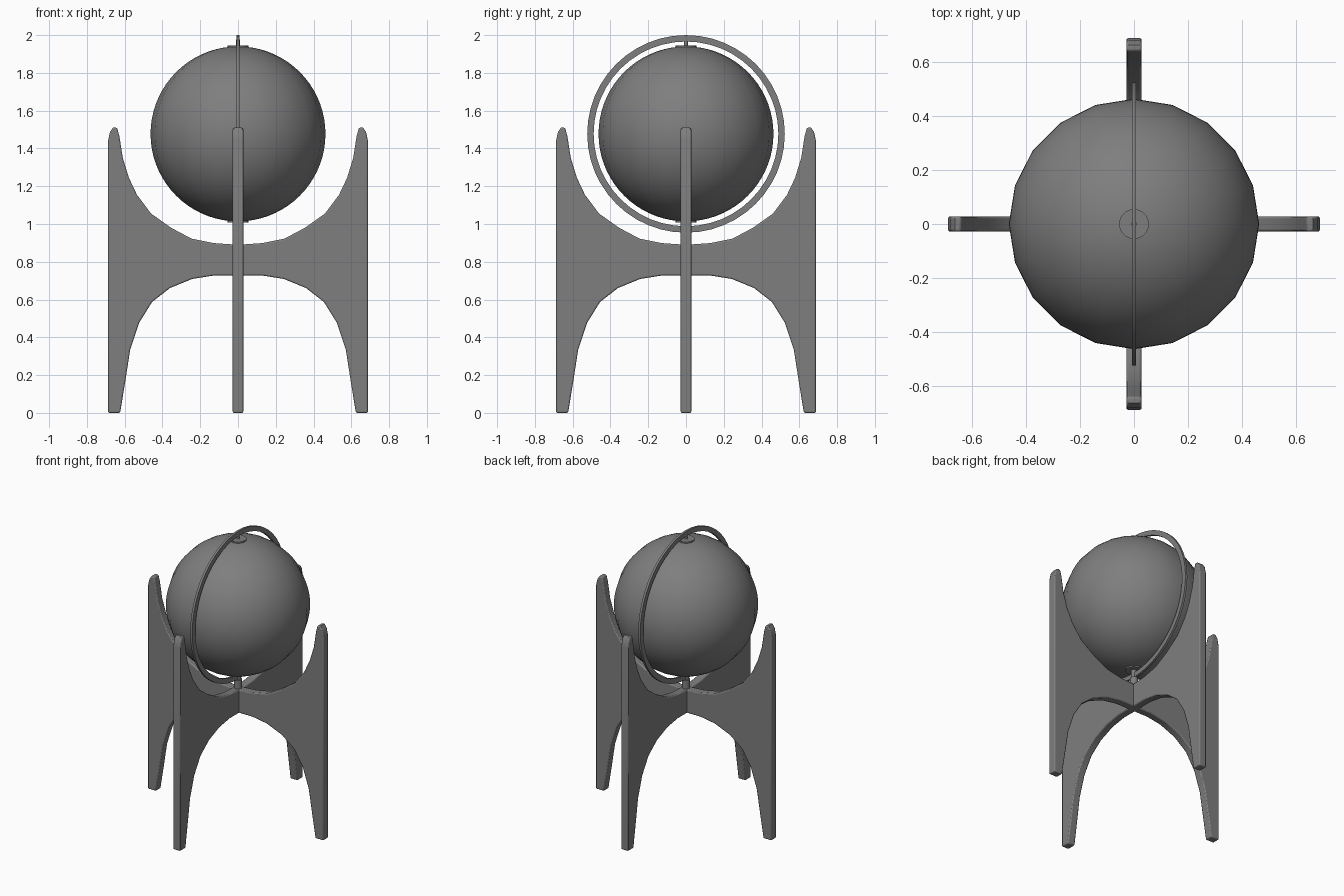
import bpy, bmesh, math
from mathutils import Matrix

cube = bpy.data.objects.get("Cube")
if cube:
    bpy.data.objects.remove(cube, do_unlink=True)

GLOBE_Z = 1.477
GLOBE_R = 0.463

grey = bpy.data.materials.new("mid grey")
grey.use_nodes = True
COLOUR = (0.21, 0.21, 0.21, 1)
grey.diffuse_color = COLOUR
grey.node_tree.nodes["Principled BSDF"].inputs["Base Color"].default_value = COLOUR


def finish(name, bm, bevel=0.0):
    """Turn a bmesh into a smooth-shaded object with crisp edges."""
    bmesh.ops.recalc_face_normals(bm, faces=bm.faces)
    mesh = bpy.data.meshes.new(name)
    bm.to_mesh(mesh)
    bm.free()
    mesh.materials.append(grey)
    obj = bpy.data.objects.new(name, mesh)
    bpy.context.collection.objects.link(obj)
    bpy.ops.object.select_all(action='DESELECT')
    obj.select_set(True)
    bpy.context.view_layer.objects.active = obj
    bpy.ops.object.shade_smooth_by_angle(angle=math.radians(32))
    if bevel:
        mod = obj.modifiers.new("rounded edges", 'BEVEL')
        mod.width = bevel
        mod.segments = 2
        mod.limit_method = 'ANGLE'
        mod.angle_limit = math.radians(60)
    return obj


def cylinder(name, radius, bottom, top, sides=20):
    bm = bmesh.new()
    bmesh.ops.create_cone(bm, cap_ends=True, segments=sides, radius1=radius,
                          radius2=radius, depth=top - bottom,
                          matrix=Matrix.Translation((0, 0, (top + bottom) / 2)))
    return finish(name, bm)


# Stand: two crossed boards, each mirrored from half an outline
half = [(0.13, 0.727), (0.243, 0.709), (0.36, 0.661), (0.455, 0.587),
        (0.524, 0.476), (0.571, 0.333), (0.598, 0.16), (0.624, 0),
        (0.688, 0), (0.688, 1.44), (0.678, 1.487), (0.662, 1.51),
        (0.64, 1.51), (0.628, 1.465), (0.61, 1.35), (0.577, 1.243),
        (0.534, 1.153), (0.46, 1.055), (0.354, 0.98), (0.245, 0.922),
        (0.13, 0.899), (0.0, 0.89)]
outline = half + [(-x, z) for x, z in reversed(half[:-1])]


def board(name, turn, thickness=0.056):
    bm = bmesh.new()
    face = bm.faces.new([bm.verts.new((x, -thickness / 2, z)) for x, z in outline])
    new = bmesh.ops.extrude_face_region(bm, geom=[face])["geom"]
    bmesh.ops.translate(bm, vec=(0, thickness, 0),
                        verts=[v for v in new if isinstance(v, bmesh.types.BMVert)])
    bmesh.ops.rotate(bm, verts=bm.verts, matrix=Matrix.Rotation(turn, 3, 'Z'))
    return finish(name, bm, bevel=0.007)


board("stand_board_side_to_side", 0)
board("stand_board_front_to_back", math.pi / 2)

# Globe
bm = bmesh.new()
bmesh.ops.create_uvsphere(bm, u_segments=20, v_segments=36, radius=GLOBE_R,
                          matrix=Matrix.Translation((0, 0, GLOBE_Z)))
finish("globe", bm)

# Flat meridian ring standing in the front-to-back plane
bm = bmesh.new()
section = [(0.489, -0.008), (0.523, -0.008), (0.523, 0.008), (0.489, 0.008)]
steps = 48
loops = []
for i in range(steps):
    a = math.tau * i / steps
    loops.append([bm.verts.new((x, r * math.sin(a), GLOBE_Z + r * math.cos(a)))
                  for r, x in section])
for i, loop in enumerate(loops):
    after = loops[(i + 1) % steps]
    for j in range(len(section)):
        k = (j + 1) % len(section)
        bm.faces.new((loop[j], loop[k], after[k], after[j]))
finish("meridian_ring", bm)

# Pole caps, axle pins and the collar on the stand
cylinder("top_pole_cap", 0.055, GLOBE_Z + GLOBE_R - 0.012, GLOBE_Z + GLOBE_R + 0.006)
cylinder("bottom_pole_cap", 0.055, GLOBE_Z - GLOBE_R - 0.006, GLOBE_Z - GLOBE_R + 0.012)
cylinder("top_pin", 0.01, GLOBE_Z + GLOBE_R, GLOBE_Z + 0.5, 12)
cylinder("bottom_pin", 0.018, 0.93, GLOBE_Z - GLOBE_R, 12)
cylinder("stand_collar", 0.027, 0.87, 0.952, 12)
